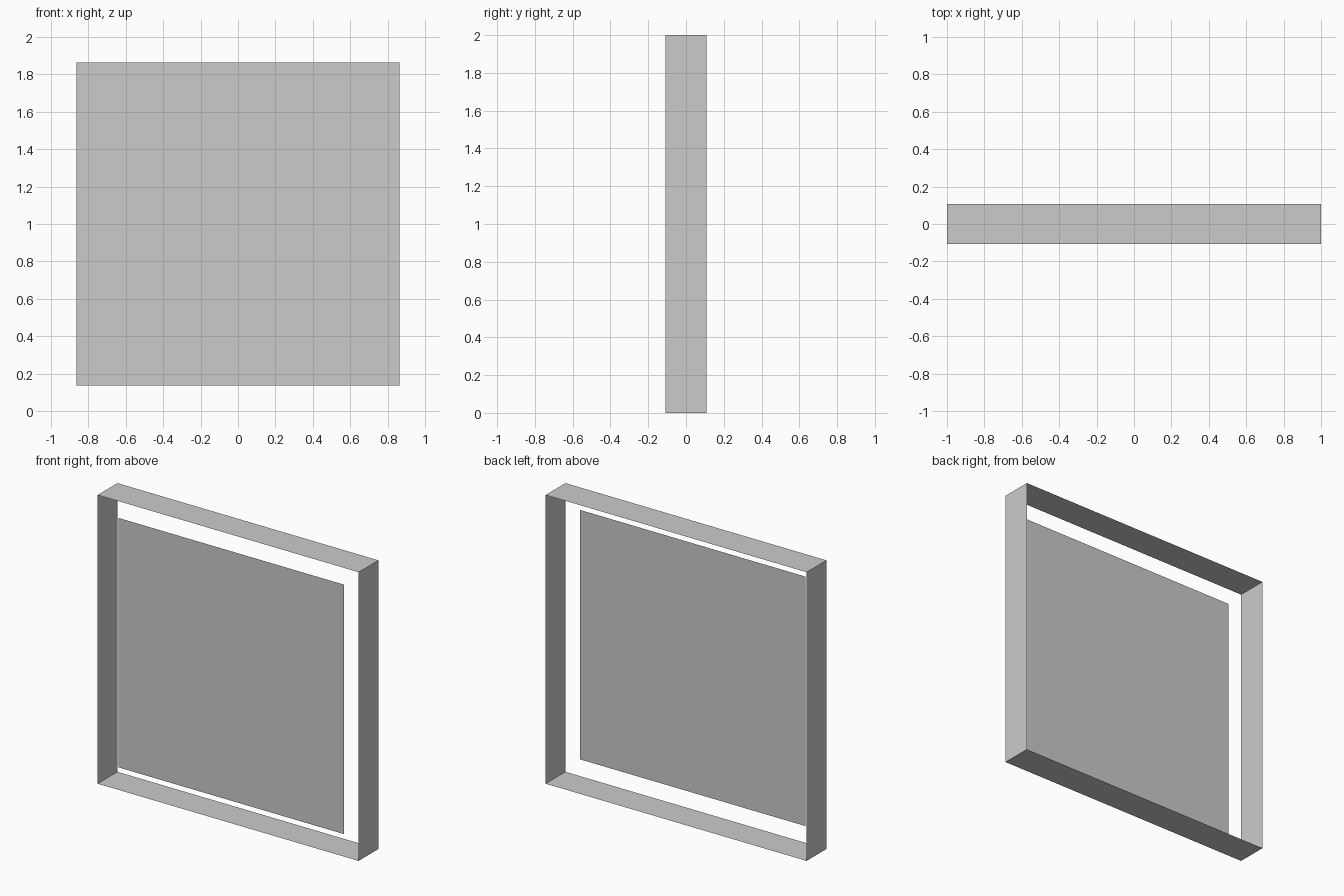
import bpy
import bmesh
from mathutils import Vector

if "Cube" in bpy.data.objects:
    bpy.data.objects.remove(bpy.data.objects["Cube"])

HALF = 1.0        # half of the outer frame
DEPTH = 0.108     # half depth of the frame
PANEL = 0.864     # half of the inner panel
PANEL_Y = -0.073  # panel sits near the front


def sheet(name, centre, u, v):
    """Single flat quad spanned by half-vectors u and v."""
    c, u, v = Vector(centre), Vector(u), Vector(v)
    bm = bmesh.new()
    bm.faces.new([bm.verts.new(a * u + b * v)
                  for a, b in ((-1, -1), (1, -1), (1, 1), (-1, 1))])
    mesh = bpy.data.meshes.new(name)
    bm.to_mesh(mesh)
    bm.free()
    ob = bpy.data.objects.new(name, mesh)
    ob.location = c
    bpy.context.collection.objects.link(ob)
    return ob


# Open frame: four thin strips, normals outward
for s, side, level in ((-1, "left", "bottom"), (1, "right", "top")):
    sheet(f"frame_{side}", (s * HALF, 0, HALF), (0, s * DEPTH, 0), (0, 0, HALF))
    sheet(f"frame_{level}", (0, 0, HALF + s * HALF), (s * HALF, 0, 0), (0, DEPTH, 0))

# Floating panel facing the front
sheet("panel", (0, PANEL_Y, HALF), (PANEL, 0, 0), (0, 0, PANEL))
